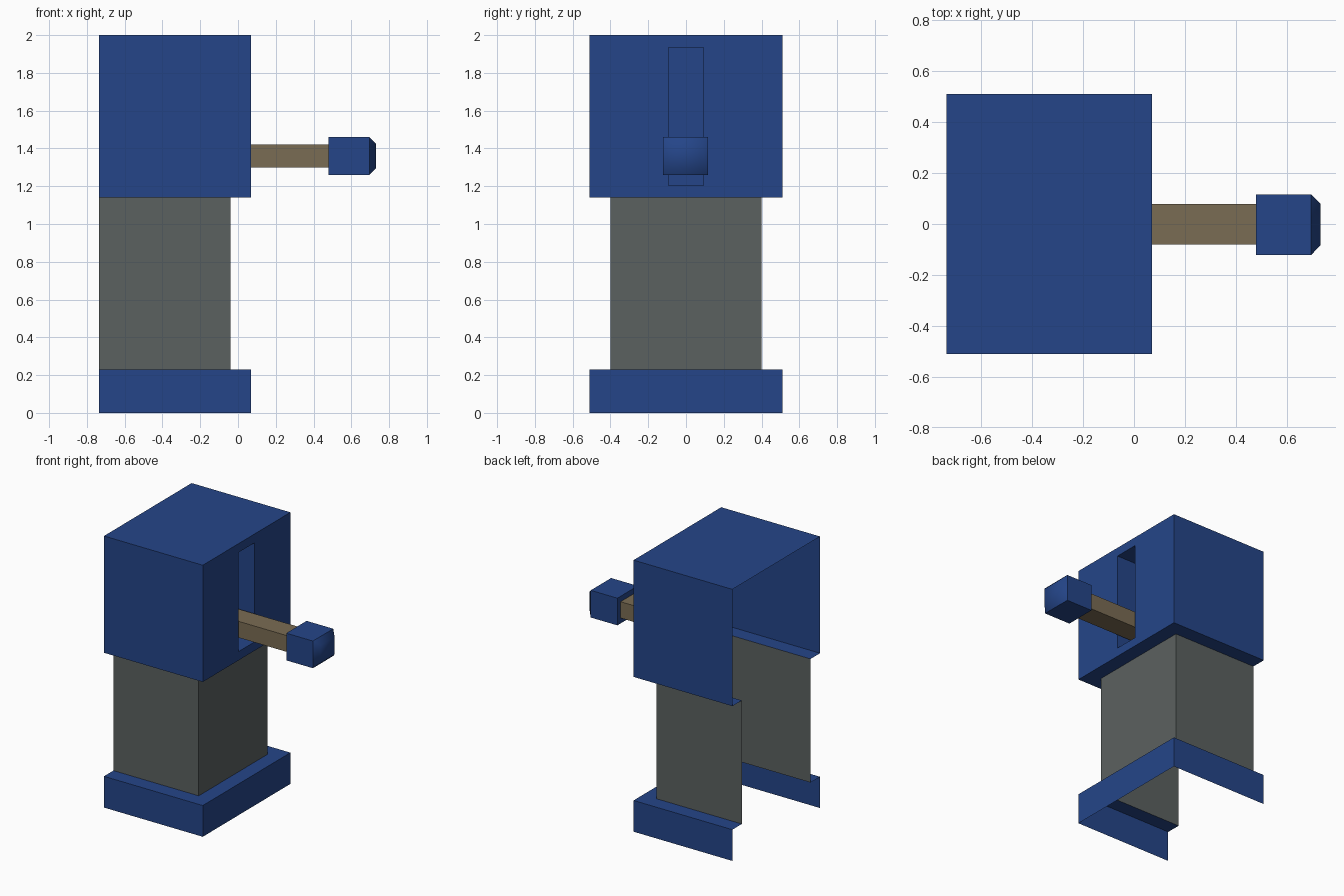
import bpy

if "Cube" in bpy.data.objects:
    bpy.data.objects.remove(bpy.data.objects["Cube"])


def material(name, rgb):
    m = bpy.data.materials.new(name)
    m.diffuse_color = (*rgb, 1.0)
    m.use_nodes = True
    m.node_tree.nodes["Principled BSDF"].inputs["Base Color"].default_value = m.diffuse_color
    return m


blue = material("blue paint", (0.018, 0.060, 0.250))
grey = material("grey metal", (0.105, 0.120, 0.117))
tan = material("tan wood", (0.195, 0.150, 0.087))


def make(name, verts, faces, mat):
    mesh = bpy.data.meshes.new(name)
    mesh.from_pydata(verts, [], faces)
    mesh.materials.append(mat)
    mesh.update()
    ob = bpy.data.objects.new(name, mesh)
    bpy.context.collection.objects.link(ob)
    return ob


def loft(rings, closed=True, skip=()):
    """Bridge four-point rings; an open ring leaves its last side empty."""
    verts = [p for r in rings for p in r]
    faces = []
    for k in range(len(rings) - 1):
        for i in range(4 if closed else 3):
            if (k, i) in skip:
                continue
            j = (i + 1) % 4
            faces.append((4 * k + i, 4 * k + j, 4 * k + 4 + j, 4 * k + 4 + i))
    return verts, faces


BACK = -0.735
OUTER, INNER = (0.07, 0.51), (-0.04, 0.40)


def plan(size, z):
    """Three-sided wall outline, open at the back."""
    x, h = size
    return [(BACK, -h, z), (x, -h, z), (x, h, z), (BACK, h, z)]


def across(x, y0, y1, z0, z1):
    """Rectangle facing along x."""
    return [(x, y0, z0), (x, y1, z0), (x, y1, z1), (x, y0, z1)]


# Base skirt with ledge, open underneath
make("base_skirt", *loft([plan(OUTER, 0), plan(OUTER, 0.23), plan(INNER, 0.23)], False), blue)

# Column walls
make("column", *loft([plan(INNER, 0.23), plan(INNER, 1.14)], False), grey)

# Head housing: lower ledge, side walls and roof, front wall left out
v, f = loft([plan(INNER, 1.14), plan(OUTER, 1.14), plan(OUTER, 2.0)], False, {(1, 1)})
f.append((8, 9, 10, 11))
make("head_housing", v, f, blue)

# Front wall of the head with the recessed lever slot
slot = (-0.093, 0.093, 1.205, 1.935)
v, f = loft([across(0.07, -0.51, 0.51, 1.14, 2.0), across(0.07, *slot), across(-0.15, *slot)])
f.append((8, 9, 10, 11))
make("head_front_slot", v, f, blue)

# Lever bar
bar = (-0.08, 0.079, 1.30, 1.42)
v, f = loft([across(-0.149, *bar), across(0.49, *bar)])
f += [(3, 2, 1, 0), (4, 5, 6, 7)]
make("lever_bar", v, f, tan)

# Lever grip with a softly shaded bevelled end
grip = (-0.121, 0.116, 1.26, 1.46)
v, f = loft([across(0.478, *grip), across(0.695, *grip),
             across(0.731, -0.084, 0.079, 1.295, 1.425)])
f += [(3, 2, 1, 0), (8, 9, 10, 11)]
ob = make("lever_grip", v, f, blue)
for p in ob.data.polygons:
    p.use_smooth = p.normal.x > 0.3
for e in ob.data.edges:
    if max(e.vertices) < 8:
        e.use_edge_sharp = True
